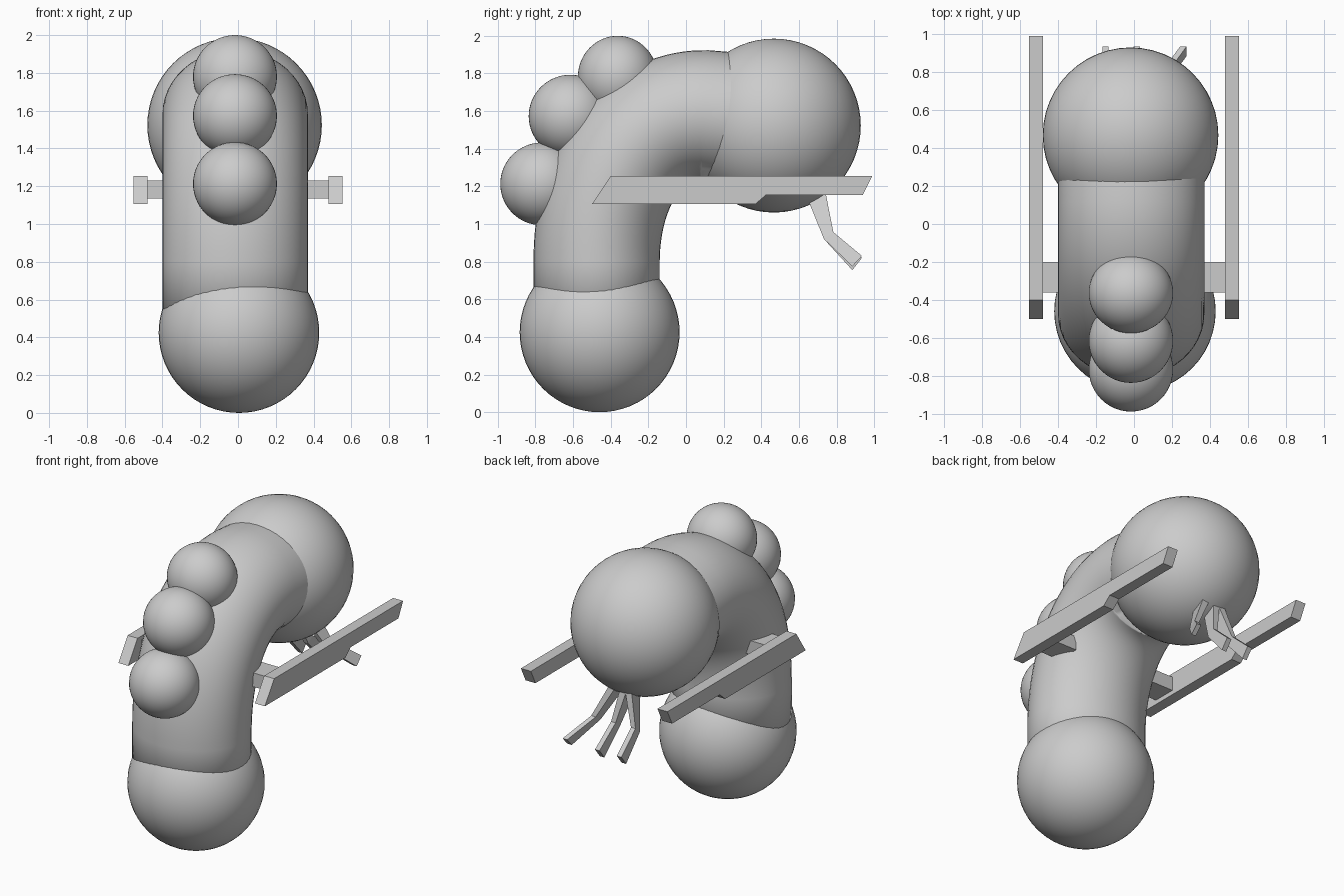
import bpy, bmesh, math
from mathutils import Vector

if "Cube" in bpy.data.objects:
    bpy.data.objects.remove(bpy.data.objects["Cube"])


def finish(name, bm, smooth=False):
    bmesh.ops.recalc_face_normals(bm, faces=bm.faces)
    me = bpy.data.meshes.new(name)
    bm.to_mesh(me)
    bm.free()
    for p in me.polygons:
        p.use_smooth = smooth
    ob = bpy.data.objects.new(name, me)
    bpy.context.collection.objects.link(ob)
    return ob


def ball(name, loc, radii):
    bm = bmesh.new()
    bmesh.ops.create_uvsphere(bm, u_segments=48, v_segments=32, radius=1)
    ob = finish(name, bm, True)
    ob.location, ob.scale = loc, radii
    return ob


def loft(name, rings, smooth=False):
    """Skin matching rings of points and cap both ends."""
    bm = bmesh.new()
    vs = [[bm.verts.new(p) for p in ring] for ring in rings]
    n = len(vs[0])
    for a, b in zip(vs, vs[1:]):
        for i in range(n):
            j = (i + 1) % n
            bm.faces.new((a[i], a[j], b[j], b[i]))
    bm.faces.new(vs[0])
    bm.faces.new(vs[-1])
    return finish(name, bm, smooth)


# Base, head and the row of back bumps
ball("base_ball", (0.005, -0.459, 0.425), (0.425,) * 3)
ball("head_ball", (-0.018, 0.467, 1.523), (0.462,) * 3)
for i, (y, z) in enumerate([(-0.765, 1.213), (-0.614, 1.573), (-0.363, 1.78)]):
    ball(f"back_bump_{i + 1}", (-0.016, y, z), (0.222, 0.222 if i < 2 else 0.212, 0.22))

# Curved body: elliptical section swept along an arched path in the y-z plane
P = [Vector(p) for p in ((-0.475, 0.8), (-0.475, 1.25), (-0.25, 1.58), (0.1, 1.58))]
path = [Vector((-0.475, 0.45))]
for k in range(33):
    t = k / 32
    s = 1 - t
    path.append(P[0] * s**3 + P[1] * 3 * s * s * t + P[2] * 3 * s * t * t + P[3] * t**3)
path += [Vector((0.22, 1.57)), Vector((0.4, 1.54))]
rings = []
for i, c in enumerate(path):
    d = (path[min(i + 1, len(path) - 1)] - path[max(i - 1, 0)]).normalized()
    h = 0.335 + 0.01 * i / len(path)
    ring = []
    for k in range(48):
        a = math.tau * k / 48
        off = h * math.sin(a)
        ring.append((-0.015 + 0.385 * math.cos(a), c.x - d.y * off, c.y + d.x * off))
    rings.append(ring)
loft("curved_body", rings, True)

# Side rails with their mounting blocks
rail = [(-0.5, 1.105), (-0.4, 1.255), (0.99, 1.255), (0.94, 1.155), (0.426, 1.155), (0.368, 1.105)]
block = [(-0.36, 1.135), (-0.2, 1.135), (-0.2, 1.23), (-0.36, 1.23)]
for side, s in (("left", -1), ("right", 1)):
    loft(f"{side}_rail", [[(s * x, y, z) for y, z in rail] for x in (0.478, 0.553)])
    loft(f"{side}_rail_mount", [[(s * x, y, z) for y, z in block] for x in (0.3, 0.48)])

# Three splayed claws under the head: (y, z) of the rear and front edges per joint
joints = [((0.625, 1.19), (0.735, 1.22)), ((0.656, 1.11), (0.745, 1.15)),
          ((0.733, 0.92), (0.783, 0.957)), ((0.884, 0.755), (0.935, 0.82))]
claws = {"left_claw": (-0.07, -0.09, -0.15, -0.15),
         "middle_claw": (-0.04, -0.04, 0.0, 0.015),
         "right_claw": (0.02, 0.05, 0.15, 0.26)}
for name, xs in claws.items():
    lift = 0.02 if name == "right_claw" else 0.0
    rings = []
    for i, (x, (r, f)) in enumerate(zip(xs, joints)):
        z = lift * (i == 3)
        w = 0.024 if i < 2 else 0.017
        rings.append([(x - w, r[0], r[1] + z), (x + w, r[0], r[1] + z),
                      (x + w, f[0], f[1] + z / 2), (x - w, f[0], f[1] + z / 2)])
    loft(name, rings)
